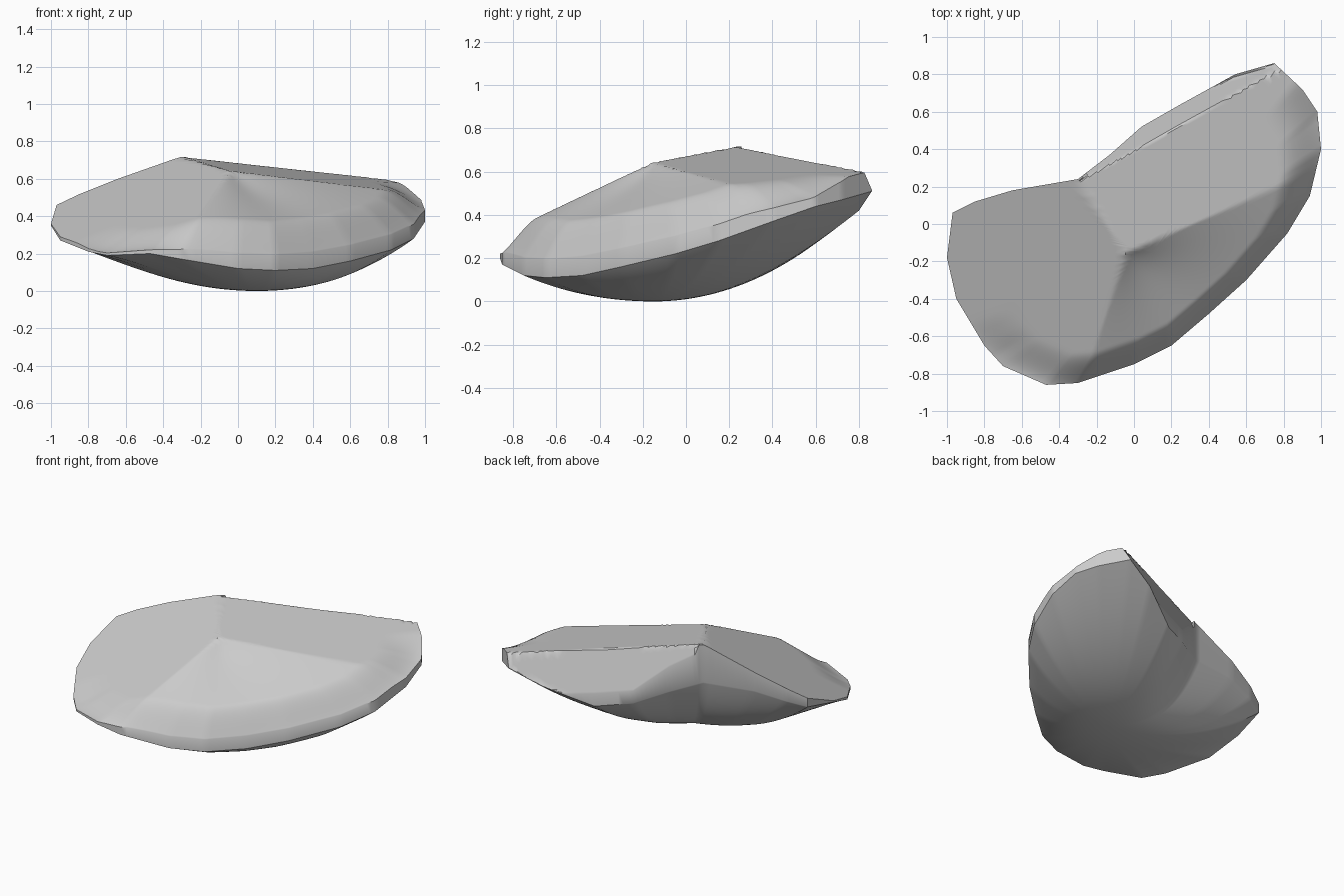
import bpy, bmesh, math

cube = bpy.data.objects.get("Cube")
if cube:
    bpy.data.objects.remove(cube)

# Rim outline, counter-clockwise: x, y, height of the lower edge
RIM = [(1, .4, .37), (.98, .6, .44), (.9, .72, .47), (.75, .86, .51),
       (.54, .8, .42), (.25, .64, .30), (.04, .52, .33), (-.13, .37, .40),
       (-.3, .24, .46), (-.65, .18, .47), (-.85, .12, .43), (-.97, .06, .40),
       (-1, -.18, .35), (-.95, -.4, .27), (-.8, -.65, .21), (-.7, -.76, .19),
       (-.47, -.86, .2), (-.3, -.85, .17), (0, -.75, .12), (.2, -.65, .11),
       (.4, -.48, .12), (.6, -.3, .16), (.82, -.05, .22), (.94, .15, .28)]
CENTRE = (.1, -.15)      # lowest point of the bowl
APEX = (-.04, -.15)      # tip of the front cone
STEPS, RINGS = 8, 48


def left_facet(x, y):
    return .714 + .286 * x + .383 * y


def back_facet(x, y):
    return .648 - .16 * x + .09 * y


def top_height(x, y):
    """Two flat facets, a steep back bevel and a flaring front cone."""
    z = min(left_facet(x, y), back_facet(x, y))
    beyond = -.49 * (x + .27) + .87 * (y - .24)
    if x > -.27:
        z -= 3 * max(beyond, 0)
    dx, dy = x - APEX[0], y - APEX[1]
    u = (math.degrees(math.atan2(dy, dx)) + 108) / 132
    if 0 < u < 1:
        r = math.hypot(dx, dy)
        hollow = .06 * (1 - math.exp(-r / .1)) + .18 * r
        z = min(z, .645 + (.343 * u - .453) * r - hollow * math.sin(math.pi * u))
    return z


def bowl(x, y):
    dx, dy = x - CENTRE[0], y - CENTRE[1]
    return .3 * dx * dx + (.45 if dy > 0 else .3) * dy * dy


def rim_points():
    for i, a in enumerate(RIM):
        b = RIM[(i + 1) % len(RIM)]
        for s in range(STEPS):
            f = s / STEPS
            yield [p + (q - p) * f for p, q in zip(a, b)]


bm = bmesh.new()
top_hub = bm.verts.new((*CENTRE, top_height(*CENTRE)))
low_hub = bm.verts.new((*CENTRE, 0))
loops = []
for px, py, low in rim_points():
    top, under = [], []
    lift = low - bowl(px, py)
    # the front and right rim is rounded, the back stays crisp
    roundness = .6 * min(max((.75 * px + .1 - py) / .25, 0), 1)
    for k in range(1, RINGS + 1):
        t = 1 - (1 - k / RINGS) ** 1.3
        x = CENTRE[0] + (px - CENTRE[0]) * t
        y = CENTRE[1] + (py - CENTRE[1]) * t
        base = bowl(x, y) + lift * t ** 4
        z = max(top_height(x, y), base + .005)
        z -= (z - base) * roundness * (max(t - .76, 0) / .24) ** 2
        top.append(bm.verts.new((x, y, z)))
        under.append(bm.verts.new((x, y, base)))
    loops.append(top + under[::-1])

# Skin from the upper hub, over the rim, to the lower hub
for i, a in enumerate(loops):
    b = loops[(i + 1) % len(loops)]
    bm.faces.new((top_hub, a[0], b[0]))
    bm.faces.new((low_hub, b[-1], a[-1]))
    for k in range(len(a) - 1):
        bm.faces.new((a[k], a[k + 1], b[k + 1], b[k]))
bmesh.ops.recalc_face_normals(bm, faces=bm.faces)

mesh = bpy.data.meshes.new("stone_shard")
bm.to_mesh(mesh)
bm.free()
shard = bpy.data.objects.new("stone_shard", mesh)
bpy.context.collection.objects.link(shard)

# Plain grey stone
grey = bpy.data.materials.new("plain_grey")
grey.use_nodes = True
colour = (.6, .6, .6, 1)
grey.diffuse_color = colour
grey.node_tree.nodes["Principled BSDF"].inputs["Base Color"].default_value = colour
mesh.materials.append(grey)

bpy.context.view_layer.objects.active = shard
shard.select_set(True)
bpy.ops.object.shade_smooth_by_angle(angle=math.radians(35))
